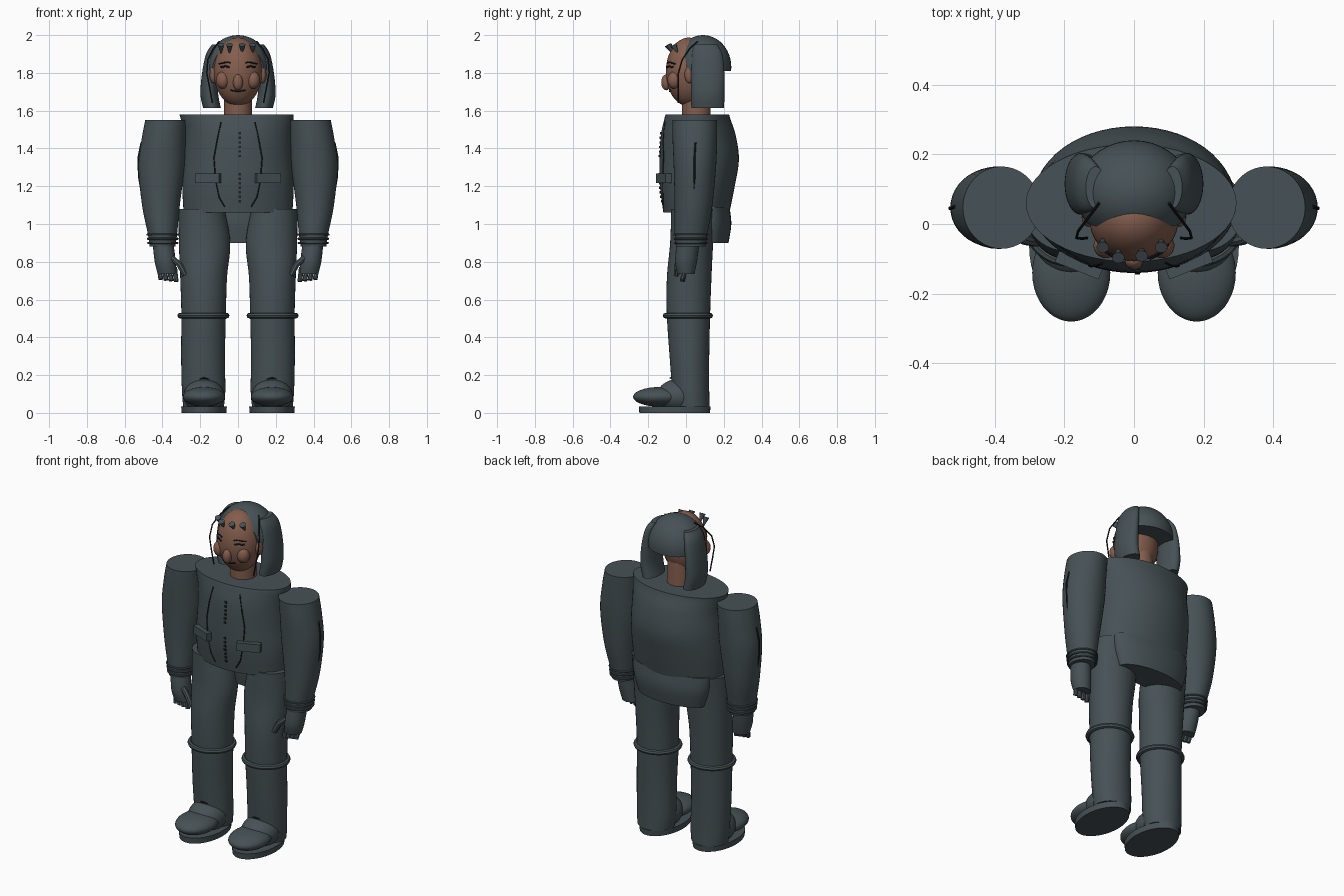
import bpy, bmesh, math
from mathutils import Vector

cube = bpy.data.objects.get("Cube")
if cube:
    bpy.data.objects.remove(cube, do_unlink=True)


def material(name, rgb):
    m = bpy.data.materials.new(name)
    m.use_nodes = True
    m.diffuse_color = (*rgb, 1)
    bsdf = next(n for n in m.node_tree.nodes if n.type == 'BSDF_PRINCIPLED')
    bsdf.inputs["Base Color"].default_value = (*rgb, 1)
    return m


SLATE = material("slate cloth", (0.062, 0.083, 0.092))
SKIN = material("brown skin", (0.23, 0.112, 0.075))
DARK = material("dark seam", (0.012, 0.015, 0.017))


def finish(ob, mat):
    ob.data.materials.clear()
    ob.data.materials.append(mat)
    bpy.ops.object.select_all(action='DESELECT')
    ob.select_set(True)
    bpy.context.view_layer.objects.active = ob
    bpy.ops.object.shade_smooth_by_angle(angle=math.radians(40))
    return ob


def from_bmesh(name, bm, mat):
    bmesh.ops.recalc_face_normals(bm, faces=bm.faces)
    me = bpy.data.meshes.new(name)
    bm.to_mesh(me)
    bm.free()
    ob = bpy.data.objects.new(name, me)
    bpy.context.collection.objects.link(ob)
    return finish(ob, mat)


def smooth_sections(secs, steps=5):
    """Catmull-Rom through the sections."""
    out = []
    n = len(secs)
    for i in range(n - 1):
        a, b, c, d = (secs[min(max(k, 0), n - 1)] for k in (i - 1, i, i + 1, i + 2))
        for s in range(steps):
            t = s / steps
            out.append([q + t * ((r - p) / 2 + t * ((p - 2.5 * q + 2 * r - w / 2)
                        + t * (1.5 * (q - r) + (w - p) / 2)))
                        for p, q, r, w in zip(a, b, c, d)])
    return out + [list(secs[-1])]


def loft(name, secs, mat, side=1, n=40):
    """Stack of ellipses: z, centre x, centre y, radius x, radius y."""
    bm = bmesh.new()
    rings = []
    for z, cx, cy, rx, ry in smooth_sections(secs):
        angles = [math.tau * k / n for k in range(n)]
        rings.append([bm.verts.new((side * (cx + rx * math.cos(a)), cy + ry * math.sin(a), z))
                      for a in angles])
    for lo, hi in zip(rings, rings[1:]):
        for k in range(n):
            bm.faces.new((lo[k], lo[(k + 1) % n], hi[(k + 1) % n], hi[k]))
    bm.faces.new(rings[0])
    bm.faces.new(rings[-1])
    return from_bmesh(name, bm, mat)


def ball(name, loc, radii, mat, cuts=()):
    """Ellipsoid, trimmed by planes given as (point, normal to discard)."""
    bm = bmesh.new()
    bmesh.ops.create_uvsphere(bm, u_segments=40, v_segments=24, radius=1)
    for v in bm.verts:
        v.co = Vector(c + r * k for c, r, k in zip(loc, radii, v.co))
    for point, normal in cuts:
        bmesh.ops.bisect_plane(bm, geom=bm.verts[:] + bm.edges[:] + bm.faces[:],
                               plane_co=point, plane_no=normal, clear_outer=True)
        bmesh.ops.holes_fill(bm, edges=[e for e in bm.edges if e.is_boundary], sides=0)
    return from_bmesh(name, bm, mat)


def tube(name, pts, r, mat, closed=False):
    cu = bpy.data.curves.new(name, 'CURVE')
    cu.dimensions = '3D'
    cu.bevel_depth = r
    cu.bevel_resolution = 2
    cu.use_fill_caps = True
    sp = cu.splines.new('POLY')
    sp.points.add(len(pts) - 1)
    for p, co in zip(sp.points, pts):
        p.co = (*co, 1)
    sp.use_cyclic_u = closed
    ob = bpy.data.objects.new(name, cu)
    bpy.context.collection.objects.link(ob)
    bpy.ops.object.select_all(action='DESELECT')
    ob.select_set(True)
    bpy.context.view_layer.objects.active = ob
    bpy.ops.object.convert(target='MESH')
    return finish(bpy.context.object, mat)


def ring(name, centre, rx, ry, r, mat):
    x, y, z = centre
    tube(name, [(x + rx * math.cos(math.tau * k / 32), y + ry * math.sin(math.tau * k / 32), z)
                for k in range(32)], r, mat, True)


def box(name, loc, size, turn, mat):
    bm = bmesh.new()
    bmesh.ops.create_cube(bm, size=1)
    bmesh.ops.scale(bm, vec=size, verts=bm.verts)
    ob = from_bmesh(name, bm, mat)
    ob.location = loc
    ob.rotation_euler.z = turn
    return ob


# Jacket body and tail
TORSO = [(1.06, 0, 0.055, 0.288, 0.175), (1.2, 0, 0.06, 0.295, 0.198),
         (1.34, 0, 0.07, 0.288, 0.21), (1.47, 0, 0.065, 0.285, 0.198),
         (1.555, -0.005, 0.06, 0.298, 0.175), (1.58, -0.008, 0.06, 0.302, 0.168)]
loft("jacket_body", TORSO, SLATE, n=56)
loft("jacket_tail", [(0.9, 0, 0.135, 0.22, 0.09), (1.0, 0, 0.135, 0.25, 0.105),
                     (1.09, 0, 0.13, 0.26, 0.1)], SLATE)


def chest_y(x, z):
    for a, b in zip(TORSO, TORSO[1:]):
        if a[0] <= z <= b[0]:
            t = (z - a[0]) / (b[0] - a[0])
            _, cx, cy, rx, ry = (p + t * (q - p) for p, q in zip(a, b))
            return cy - ry * math.sqrt(max(0, 1 - ((x - cx) / rx) ** 2))


# Zip stitches, front seams and pocket flaps
for k in range(16):
    z = 1.12 + k * 0.024
    if not 1.27 < z < 1.34:
        box("zip_stitch", (0.01, chest_y(0.01, z) - 0.002, z), (0.014, 0.008, 0.012), 0, DARK)
for s, label in ((1, "left"), (-1, "right")):
    seam = [(0.09, 1.54), (0.11, 1.45), (0.128, 1.35), (0.12, 1.24), (0.1, 1.14), (0.07, 1.09)]
    tube(label + "_front_seam", [(s * x, chest_y(s * x, z) - 0.001, z) for x, z in seam], 0.004, DARK)
    box(label + "_pocket_flap", (s * 0.158, -0.118, 1.243), (0.135, 0.035, 0.05), s * 0.38, SLATE)

# Limbs
for s, label in ((1, "left"), (-1, "right")):
    loft(label + "_sleeve", [(0.88, 0.4, 0.025, 0.068, 0.078), (0.95, 0.4, 0.027, 0.078, 0.087),
                             (1.1, 0.408, 0.04, 0.1, 0.1), (1.3, 0.405, 0.047, 0.122, 0.112),
                             (1.45, 0.393, 0.047, 0.117, 0.118), (1.55, 0.38, 0.047, 0.111, 0.118)],
         SLATE, s)
    for k in range(3):
        ring(label + "_cuff_fold", (s * 0.398, 0.026, 0.9 + 0.022 * k),
             0.077 + 0.002 * k, 0.083 + 0.002 * k, 0.006, SLATE)
    tube(label + "_sleeve_seam", [(s * 0.51, 0.04, 1.16), (s * 0.525, 0.045, 1.25),
                                  (s * 0.528, 0.045, 1.35), (s * 0.512, 0.05, 1.43)], 0.005, DARK)
    loft(label + "_glove", [(0.735, 0.375, 0, 0.05, 0.045), (0.8, 0.385, 0, 0.056, 0.058),
                            (0.89, 0.396, 0.01, 0.055, 0.06)], SLATE, s, 24)
    for k in range(4):
        x = 0.335 + 0.027 * k
        tube(label + "_finger", [(s * x, -0.005, 0.77), (s * (x - 0.004), -0.012, 0.73),
                                 (s * (x - 0.008), -0.02, 0.695 + 0.004 * k)], 0.013, SLATE)
    tube(label + "_thumb", [(s * 0.35, -0.03, 0.82), (s * 0.31, -0.045, 0.785),
                            (s * 0.28, -0.05, 0.73)], 0.016, SLATE)

    loft(label + "_leg", [(0.035, 0.182, 0.03, 0.108, 0.095), (0.12, 0.182, 0.025, 0.115, 0.098),
                          (0.3, 0.185, 0.018, 0.116, 0.105), (0.53, 0.182, 0.013, 0.118, 0.115),
                          (0.72, 0.182, 0.017, 0.124, 0.118), (0.9, 0.177, 0.03, 0.136, 0.114),
                          (1.08, 0.193, 0.04, 0.122, 0.118)], SLATE, s)
    ring(label + "_knee_band", (s * 0.183, 0.01, 0.515), 0.123, 0.118, 0.015, SLATE)
    ball(label + "_boot_toe", (s * 0.18, -0.14, 0.085), (0.112, 0.14, 0.052), SLATE)
    ball(label + "_boot_instep", (s * 0.18, -0.035, 0.09), (0.108, 0.12, 0.09), SLATE)
    loft(label + "_boot_sole", [(0, 0.18, -0.06, 0.118, 0.187), (0.035, 0.18, -0.06, 0.121, 0.19)],
         SLATE, s)
    for k in range(2):
        tube(label + "_ankle_crease", [(s * (0.12 + 0.03 * j), -0.083 + 0.013 * abs(j - 2),
             0.185 - 0.025 * k - 0.006 * (j % 2)) for j in range(5)], 0.004, DARK)

# Head and face
HEAD, HEAD_R = (0, 0.015, 1.805), (0.128, 0.122, 0.182)
loft("neck", [(1.56, 0, 0.055, 0.074, 0.076), (1.72, 0, 0.05, 0.072, 0.074)], SKIN)
ball("head", HEAD, HEAD_R, SKIN)
ball("nose", (0, -0.105, 1.75), (0.026, 0.026, 0.042), SKIN)


def face_point(x, z):
    d = 1 - (x / HEAD_R[0]) ** 2 - ((z - HEAD[2]) / HEAD_R[2]) ** 2
    return x, HEAD[1] - HEAD_R[1] * math.sqrt(max(0, d)) - 0.001, z


tube("mouth", [face_point(x * 0.01, 1.703 + 0.0004 * x * x) for x in range(-4, 5)], 0.004, DARK)
for s, label in ((1, "left"), (-1, "right")):
    ball(label + "_cheek", (s * 0.08, -0.062, 1.762), (0.036, 0.036, 0.046), SKIN)
    ball(label + "_ear", (s * 0.13, 0.02, 1.79), (0.02, 0.028, 0.045), SKIN)
    tube(label + "_eye", [face_point(s * (0.045 + 0.012 * k), 1.83 + 0.003 * (k % 3))
                          for k in range(5)], 0.005, DARK)
    tube(label + "_brow", [face_point(s * (0.04 + 0.012 * k), 1.853 + 0.004 * math.sin(k))
                           for k in range(6)], 0.004, DARK)

# Hair: cap, side panels, loose strands and fringe tufts
ball("hair_cap", (0, 0.09, 1.83), (0.166, 0.15, 0.17), SLATE,
     [((0, 0, 1.81), (0, 0, -1)), ((0, 0.0, 1.85), (0, -1, -0.15))])
for s, label in ((1, "left"), (-1, "right")):
    loft(label + "_hair_panel", [(1.615, 0.138, 0.115, 0.047, 0.087), (1.69, 0.152, 0.115, 0.047, 0.088),
                                 (1.8, 0.148, 0.115, 0.042, 0.088), (1.9, 0.133, 0.112, 0.036, 0.08),
                                 (1.95, 0.11, 0.105, 0.028, 0.06)], SLATE, s)
    tube(label + "_hair_strand", [(s * 0.1, 0.06, 1.965), (s * 0.13, 0.02, 1.93), (s * 0.16, -0.02, 1.87),
                                  (s * 0.165, -0.04, 1.8), (s * 0.15, -0.042, 1.72),
                                  (s * 0.135, -0.04, 1.64)], 0.004, DARK)
for x, y in ((-0.09, -0.055), (-0.045, -0.085), (0.022, -0.08), (0.078, -0.055)):
    bm = bmesh.new()
    bmesh.ops.create_cone(bm, cap_ends=True, segments=12, radius1=0.003, radius2=0.018, depth=0.05)
    tuft = from_bmesh("fringe_tuft", bm, SLATE)
    tuft.location = (x, y, 1.927)
    tuft.rotation_euler = (0.5, 0, 0)
